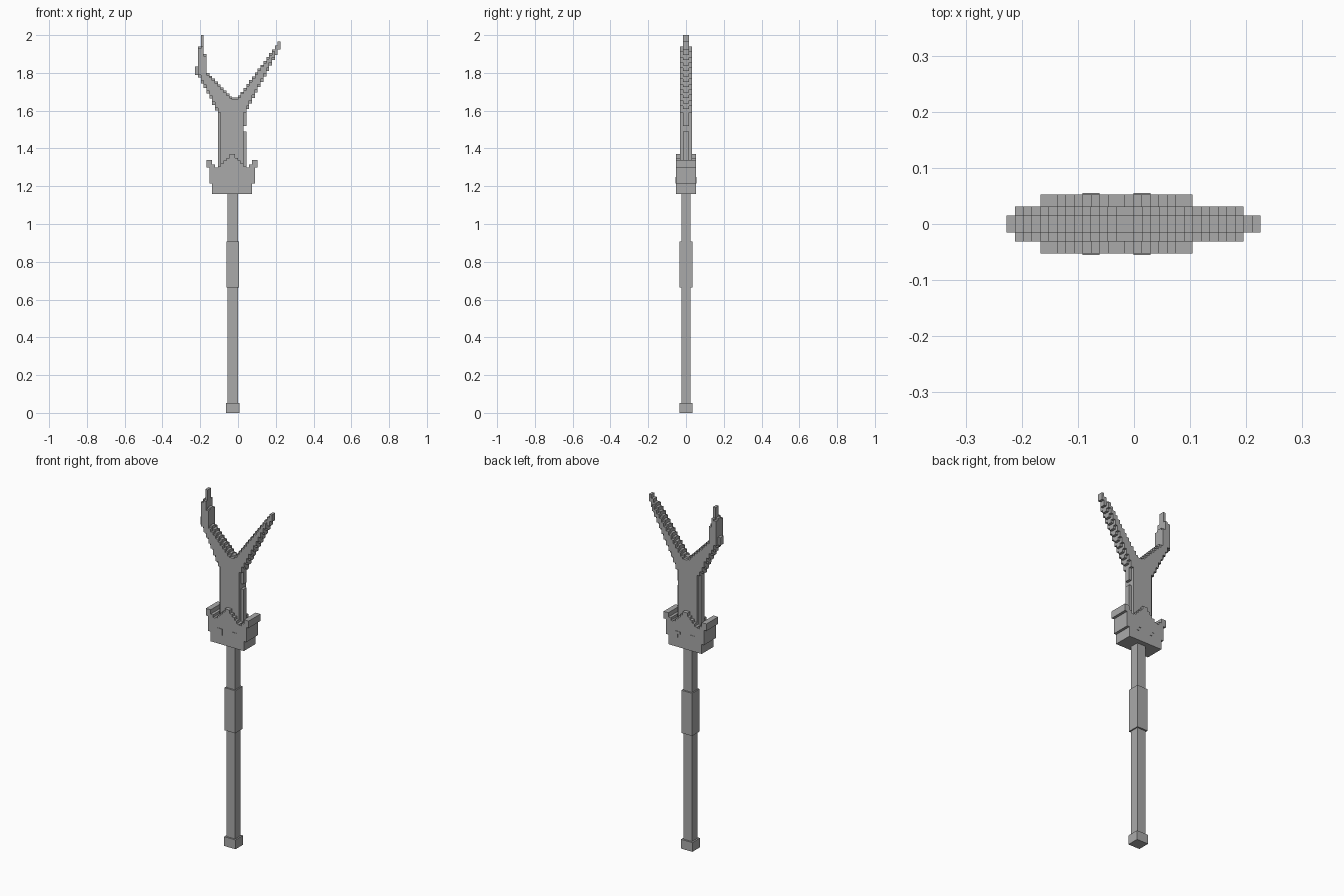
import bpy
import bmesh

cube = bpy.data.objects.get("Cube")
if cube:
    bpy.data.objects.remove(cube, do_unlink=True)

grey = bpy.data.materials.new("plain_grey")
grey.use_nodes = True
grey.diffuse_color = (0.4, 0.4, 0.4, 1)
grey.node_tree.nodes["Principled BSDF"].inputs["Base Color"].default_value = (0.4, 0.4, 0.4, 1)

LEFT, STEP = -0.227, 0.01507   # start and width of the stair columns
MID = -0.028                   # axis of the staff


def finish(name, bm):
    bmesh.ops.recalc_face_normals(bm, faces=bm.faces)
    mesh = bpy.data.meshes.new(name)
    bm.to_mesh(mesh)
    bm.free()
    mesh.materials.append(grey)
    obj = bpy.data.objects.new(name, mesh)
    bpy.context.collection.objects.link(obj)
    return obj


def slab(name, points, depth):
    """Extrude an outline in x and z to both sides of y = 0."""
    bm = bmesh.new()
    face = bm.faces.new([bm.verts.new((x, -depth, z)) for x, z in points])
    out = bmesh.ops.extrude_face_region(bm, geom=[face])
    verts = [v for v in out["geom"] if isinstance(v, bmesh.types.BMVert)]
    bmesh.ops.translate(bm, verts=verts, vec=(0, 2 * depth, 0))
    return finish(name, bm)


def box(name, x0, x1, z0, z1, depth):
    return slab(name, [(x0, z0), (x1, z0), (x1, z1), (x0, z1)], depth)


def stairs(name, first, lows, highs, depth):
    """Stepped slab: one column per pair of low and high ends."""
    def walk(ends):
        pts = []
        for i, z in enumerate(ends):
            x = LEFT + (first + i) * STEP
            if pts and abs(pts[-1][1] - z) < 1e-5:
                pts.pop()
            else:
                pts.append((x, z))
            pts.append((x + STEP, z))
        return pts
    return slab(name, walk(lows) + walk(highs)[::-1], depth)


# Staff: shaft, grip and end cap
box("shaft", MID - 0.027, MID + 0.027, 0.04, 1.17, 0.025)
box("grip", MID - 0.034, MID + 0.034, 0.663, 0.907, 0.034)
box("end_cap", MID - 0.036, MID + 0.036, 0, 0.053, 0.034)

# Guard with horns and a central peak
half_low = [1.30, 1.215] + [1.16] * 7
half_high = [1.34, 1.34, 1.315, 1.30, 1.305, 1.32, 1.335, 1.35, 1.37]
stairs("guard", 4, half_low + half_low[::-1], half_high + half_high[::-1], 0.053)

# Raised eye marks on both faces of the guard
for side, column in (("right", 9), ("left", 15)):
    x = LEFT + column * STEP
    box(side + "_eye_brow", x, x + 2 * STEP, 1.235, 1.25, 0.0555)
    box(side + "_eye_corner", x + STEP, x + 2 * STEP, 1.215, 1.236, 0.0555)

# Forked blade: thin stepped edge
low = [1.79, 1.775, 1.745, 1.72, 1.69, 1.665, 1.63, 1.60] + [1.28] * 9
low += [1.52] + [1.61 + 0.0286 * i for i in range(12)]
high = [1.835, 1.94, 2.0, 1.90]
high += [1.80 - 0.0155 * i for i in range(9)] + [1.67, 1.67, 1.68]
high += [1.70 + 0.0204 * i for i in range(14)]
stairs("blade_edge", 0, low, high, 0.015)
notch_x = LEFT + 17 * STEP
box("lower_blade_edge", notch_x - 0.002, notch_x + STEP, 1.28, 1.49, 0.015)

# Thicker core inside the edge
core_low = [z + 0.015 for z in low[1:28]]
core_low[7] = core_low[16] = 1.59
core_high = [z - 0.01 for z in high[1:28]]
core_high[1] = 1.94
stairs("blade_core", 1, core_low, core_high, 0.031)
